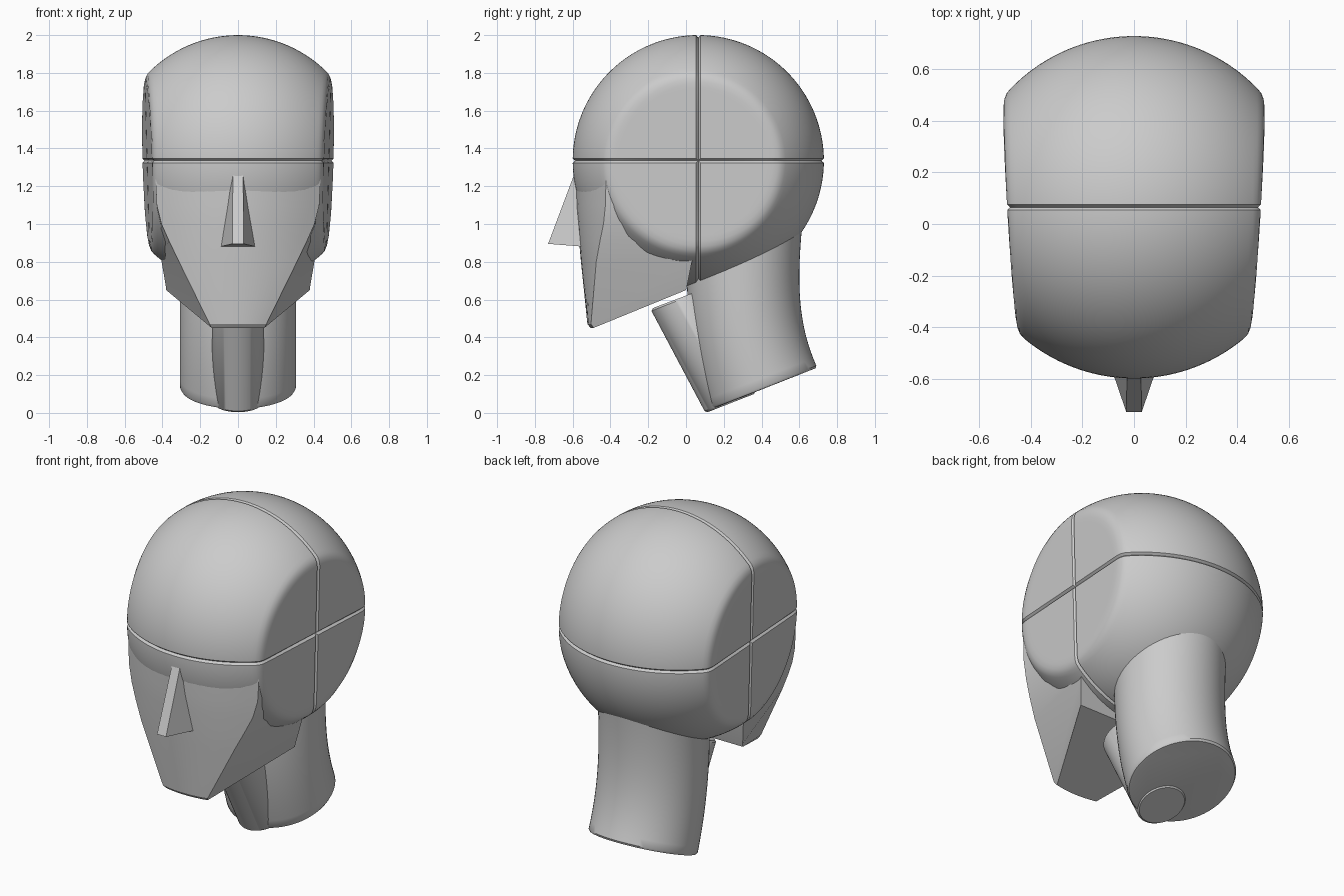
import bpy, bmesh, math
from mathutils import Vector, Matrix
from mathutils.geometry import interpolate_bezier

if "Cube" in bpy.data.objects:
    bpy.data.objects.remove(bpy.data.objects["Cube"])


def finish(name, bm, angle=30):
    bmesh.ops.recalc_face_normals(bm, faces=bm.faces)
    me = bpy.data.meshes.new(name)
    bm.to_mesh(me)
    bm.free()
    ob = bpy.data.objects.new(name, me)
    bpy.context.collection.objects.link(ob)
    bpy.ops.object.select_all(action='DESELECT')
    ob.select_set(True)
    bpy.context.view_layer.objects.active = ob
    bpy.ops.object.shade_smooth_by_angle(angle=math.radians(angle))
    return ob


def loft(name, rings, angle=30):
    """Skin closed rings of points and cap both ends."""
    bm = bmesh.new()
    vs = [[bm.verts.new(p) for p in r] for r in rings]
    n = len(vs[0])
    for a, b in zip(vs, vs[1:]):
        for i in range(n):
            j = (i + 1) % n
            bm.faces.new((a[i], a[j], b[j], b[i]))
    bm.faces.new(vs[0][::-1])
    bm.faces.new(vs[-1])
    return finish(name, bm, angle)


def ellipse(front, back, half_width, n=64):
    """Tilted elliptical ring through a front and a back (y, z) point."""
    f, b = Vector((0, *front)), Vector((0, *back))
    c, h = (f + b) / 2, (b - f) / 2
    return [c + h * math.cos(t) + Vector((half_width * math.sin(t), 0, 0))
            for t in (2 * math.pi * i / n for i in range(n))]


# Cranium: ball with flattened, slightly tilted sides and V grooves
CENTER, R = Vector((0, 0.065, 1.335)), 0.665
W, DEPTH, SOFT = 0.011, 0.014, 0.03
bm = bmesh.new()
bmesh.ops.create_uvsphere(bm, u_segments=128, v_segments=90, radius=1,
                          matrix=Matrix.Rotation(math.pi / 2, 4, 'Y'))
for v in bm.verts:
    d = v.co.normalized()
    k = abs(d.x) - 0.06 * d.y - 0.027 * d.z
    t = 0.482 / k if k > 0.1 else 5
    h = max(SOFT - abs(R - t), 0) / SOFT
    v.co = d * (min(R, t) - h * h * SOFT / 4)
for axis in (Vector((0, 1, 0)), Vector((0, 0, 1))):
    for s in (-W, W):
        bmesh.ops.bisect_plane(bm, geom=bm.verts[:] + bm.edges[:] + bm.faces[:],
                               plane_co=axis * s, plane_no=axis, dist=1e-5)
for v in bm.verts:
    g = max(0, 1 - abs(v.co.y) / W, 1 - abs(v.co.z) / W)
    v.co *= 1 - DEPTH * g / v.co.length
bmesh.ops.translate(bm, verts=bm.verts, vec=CENTER)
finish("cranium", bm)

# Face and jaw: height, edge half-width, front y, then rear corner x, y, z
rows = [
    (0.45, 0.140, -0.505, 0.380, 0.00, 0.65),
    (0.47, 0.150, -0.522, 0.382, 0.005, 0.67),
    (0.80, 0.312, -0.556, 0.408, 0.035, 0.82),
    (0.91, 0.365, -0.566, 0.415, 0.045, 0.90),
    (1.00, 0.405, -0.573, 0.425, 0.05, 1.00),
    (1.10, 0.430, -0.580, 0.432, 0.05, 1.10),
    (1.31, 0.440, -0.583, 0.440, 0.05, 1.31),
]
N = 16
rings = []
for z, w, yc, bx, by, bz in rows:
    xs = [w * (2 * i / N - 1) for i in range(N + 1)]
    rings.append([(-bx, by, bz)] + [(x, yc + 0.83 * x * x, z) for x in xs] + [(bx, by, bz)])
loft("face_and_jaw", rings)

# Nose wedge
loft("nose", [
    [(-0.095, -0.54, 0.88), (-0.03, -0.73, 0.895), (0.03, -0.73, 0.895), (0.095, -0.54, 0.88)],
    [(-0.037, -0.55, 1.26), (-0.027, -0.593, 1.26), (0.027, -0.593, 1.26), (0.037, -0.55, 1.26)],
], 10)

# Neck: curved column with a small rounded lower rim
front = interpolate_bezier((0.125, 0.03), (0.04, 0.30), (-0.01, 0.55), (0.0, 1.0), 20)
back = interpolate_bezier((0.69, 0.25), (0.58, 0.50), (0.58, 0.75), (0.64, 1.2), 20)
rings = [ellipse((0.15, 0.025), (0.67, 0.23), 0.285), ellipse((0.134, 0.022), (0.685, 0.236), 0.3)]
rings += [ellipse(f[:2], b[:2], 0.307) for f, b in zip(front, back)]
loft("neck", rings, 40)

# Throat: slanted column under the chin
loft("throat", [
    ellipse((0.115, 0.004), (0.36, 0.10), 0.125),
    ellipse((0.098, 0.01), (0.37, 0.12), 0.135),
    ellipse((-0.183, 0.54), (0.10, 0.65), 0.14),
    ellipse((-0.175, 0.555), (0.09, 0.655), 0.132),
], 40)
